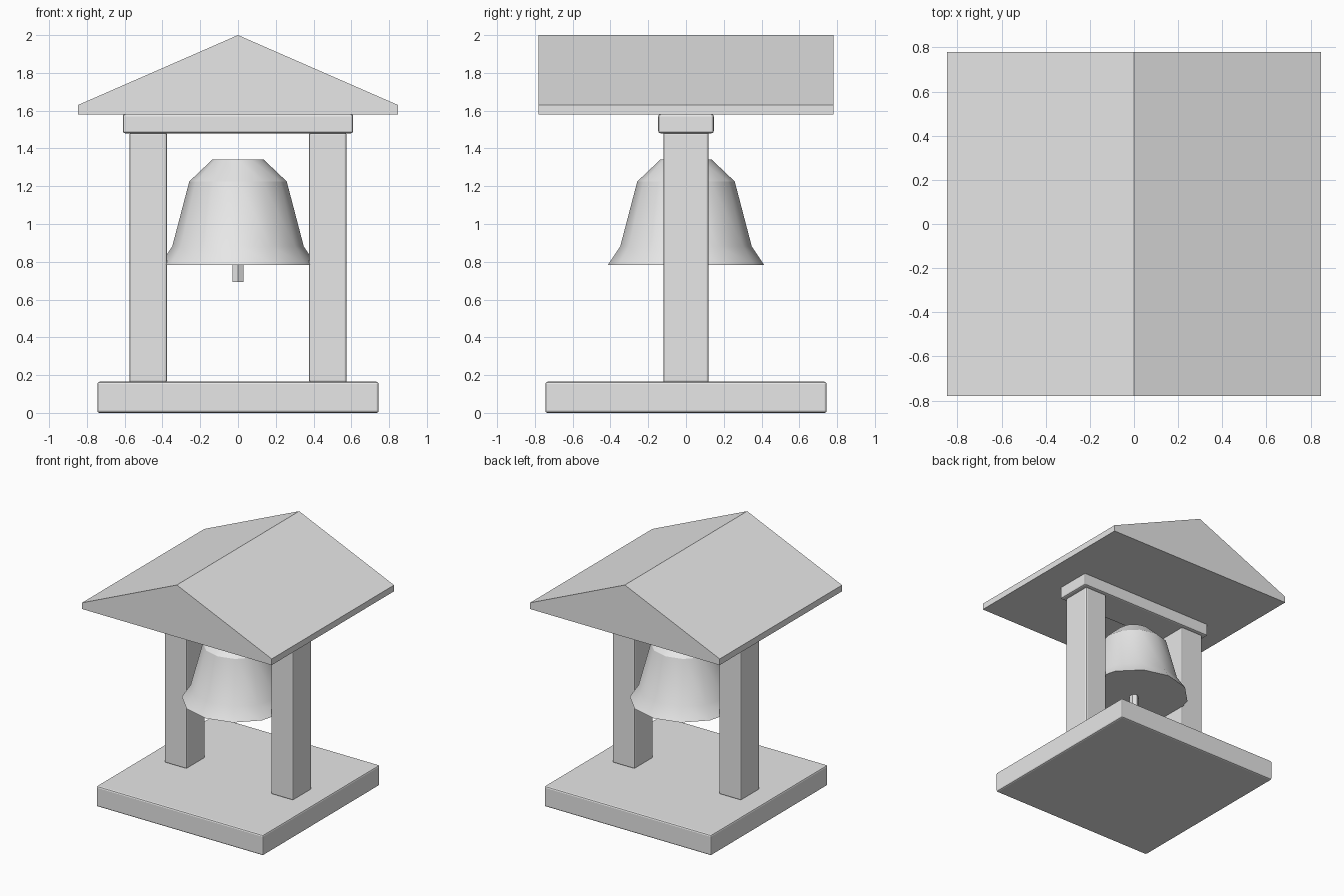
import bpy, bmesh, math

if "Cube" in bpy.data.objects:
    bpy.data.objects.remove(bpy.data.objects["Cube"])

stone = bpy.data.materials.new("plain_grey")
stone.diffuse_color = (0.8, 0.8, 0.8, 1)
stone.use_nodes = True
stone.node_tree.nodes["Principled BSDF"].inputs["Base Color"].default_value = stone.diffuse_color


def finish(name, bm):
    """Turn a bmesh into a named object with the grey material."""
    bmesh.ops.recalc_face_normals(bm, faces=bm.faces)
    mesh = bpy.data.meshes.new(name)
    bm.to_mesh(mesh)
    bm.free()
    mesh.materials.append(stone)
    obj = bpy.data.objects.new(name, mesh)
    bpy.context.collection.objects.link(obj)
    return obj


def block(name, x, y, z, bevel=0.012):
    """Bevelled box from (min, max) ranges."""
    bm = bmesh.new()
    bmesh.ops.create_cube(bm, size=1)
    for v in bm.verts:
        v.co = [(r[0] + r[1]) / 2 + c * (r[1] - r[0]) for c, r in zip(v.co, (x, y, z))]
    obj = finish(name, bm)
    mod = obj.modifiers.new("edge_bevel", 'BEVEL')
    mod.width = bevel
    mod.segments = 2
    return obj


def lathe(name, profile, sides):
    """Closed solid of revolution from (radius, height) points."""
    bm = bmesh.new()
    rings = []
    for r, z in profile:
        rings.append([bm.verts.new((r * math.sin(2 * math.pi * i / sides),
                                    r * math.cos(2 * math.pi * i / sides), z))
                      for i in range(sides)])
    for a, b in zip(rings, rings[1:]):
        for i in range(sides):
            j = (i + 1) % sides
            bm.faces.new((a[i], a[j], b[j], b[i]))
    bm.faces.new(rings[0])
    bm.faces.new(rings[-1])
    return finish(name, bm)


# Base slab, two posts and the cross beam
block("base_slab", (-0.745, 0.745), (-0.745, 0.745), (0, 0.165))
for side, name in ((-1, "left_post"), (1, "right_post")):
    block(name, sorted((side * 0.376, side * 0.575)), (-0.12, 0.12), (0.16, 1.485))
block("cross_beam", (-0.61, 0.61), (-0.147, 0.147), (1.48, 1.582))

# Gabled roof: pentagon profile extruded front to back
bm = bmesh.new()
outline = [(-0.847, 1.58), (0.847, 1.58), (0.847, 1.63), (0, 2.0), (-0.847, 1.63)]
gable = bm.faces.new([bm.verts.new((x, -0.78, z)) for x, z in outline])
ext = bmesh.ops.extrude_face_region(bm, geom=[gable])["geom"]
bmesh.ops.translate(bm, vec=(0, 1.56, 0),
                    verts=[g for g in ext if isinstance(g, bmesh.types.BMVert)])
# The first gable stays as the front cap
if not gable.is_valid or len(bm.faces) < 7:
    bmesh.ops.holes_fill(bm, edges=bm.edges)
finish("gabled_roof", bm)

# Bell with flared lip and sloping shoulder
bell = lathe("bell", [(0.413, 0.784), (0.348, 0.882), (0.258, 1.225), (0.136, 1.341)], 12)
bpy.context.view_layer.objects.active = bell
bell.select_set(True)
bpy.ops.object.shade_smooth_by_angle(angle=math.radians(30))

# Clapper rod below the bell
lathe("clapper", [(0.035, 0.693), (0.035, 0.9)], 6)
